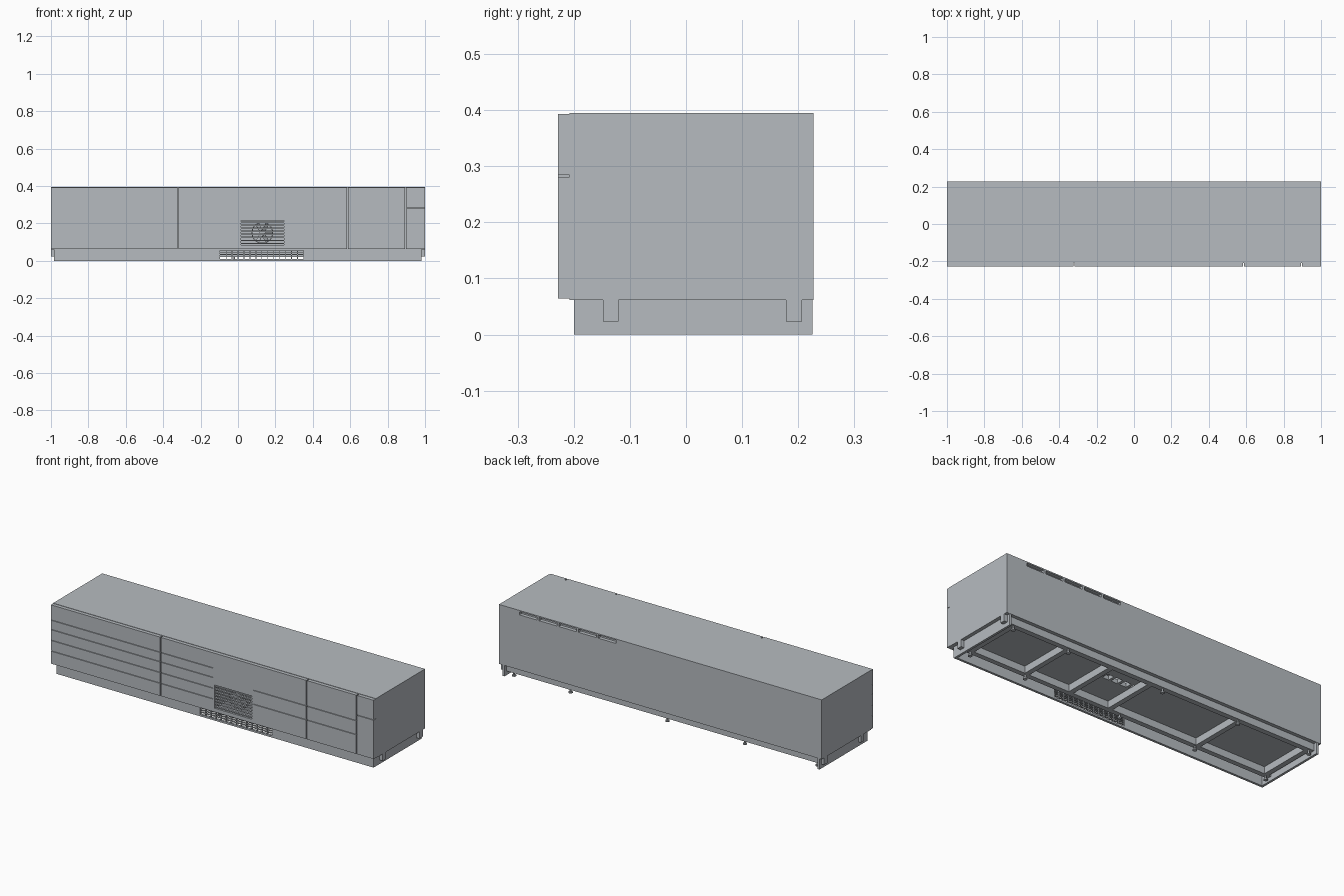
import bpy
import bmesh
import math
from mathutils import Matrix, Vector

cube = bpy.data.objects.get("Cube")
if cube:
    bpy.data.objects.remove(cube, do_unlink=True)


def make_material(name, rgb):
    mat = bpy.data.materials.new(name)
    mat.use_nodes = True
    color = (*rgb, 1)
    mat.diffuse_color = color
    mat.node_tree.nodes["Principled BSDF"].inputs["Base Color"].default_value = color
    return mat


GREY = make_material("cool_grey", (0.47, 0.50, 0.53))


def boxes(name, spans):
    """One object from boxes given as (x0, x1, y0, y1, z0, z1)."""
    bm = bmesh.new()
    for x0, x1, y0, y1, z0, z1 in spans:
        center = Vector((x0 + x1, y0 + y1, z0 + z1)) / 2
        size = Matrix.Diagonal((x1 - x0, y1 - y0, z1 - z0, 1))
        bmesh.ops.create_cube(bm, size=1, matrix=Matrix.Translation(center) @ size)
    return finish(name, bm)


def finish(name, bm):
    mesh = bpy.data.meshes.new(name)
    bm.to_mesh(mesh)
    bm.free()
    mesh.materials.append(GREY)
    obj = bpy.data.objects.new(name, mesh)
    bpy.context.collection.objects.link(obj)
    return obj


def cut(obj, spans):
    """Subtract boxes from an object and discard the cutters."""
    cutter = boxes("cutter", spans)
    cutter.hide_render = True
    mod = obj.modifiers.new("cut", "BOOLEAN")
    mod.operation, mod.solver, mod.object = "DIFFERENCE", "EXACT", cutter
    mod.use_self = True
    bpy.context.view_layer.objects.active = obj
    bpy.ops.object.modifier_apply(modifier=mod.name)
    bpy.data.objects.remove(cutter, do_unlink=True)


FRONT, CARCASS, BACK = -0.228, -0.208, 0.227
BASE, TOP = 0.062, 0.395
RAILS = {"front": (-0.148, -0.12), "rear": (0.178, 0.207)}
RAIL_Z = 0.023

# Carcass with fan compartment, floor vents and rear cable slots
carcass = boxes("cabinet_carcass", [(-1, 1, CARCASS, BACK, BASE, TOP)])
pocket = (0.015, 0.245, CARCASS - 0.01, 0.1, 0.085, 0.215)
floor_vents = [(x, x + 0.04, 0.04, 0.08, BASE - 0.01, 0.1)
               for x in (0.03, 0.085, 0.14, 0.195)]
slot_pitch = 0.122
slots = [(x, x + slot_pitch - 0.012, BACK - 0.02, BACK + 0.01, 0.37, 0.388)
         for x in (0.275 + i * slot_pitch for i in range(5))]
cut(carcass, [pocket])
cut(carcass, floor_vents + slots)

# Door and drawer fronts, separated by narrow gaps
edges = [-1, -0.32, 0.585, 0.895, 1]
GAP = 0.003
doors = []
for i, (a, b) in enumerate(zip(edges, edges[1:])):
    left = a + (GAP if i else 0)
    right = b - (GAP if i < 3 else 0)
    doors.append(boxes(f"front_panel_{i + 1}",
                       [(left, right, FRONT, CARCASS, BASE + 0.002, TOP - 0.002)]))


def groove(x0, x1, z):
    return (x0, x1, FRONT - 0.01, FRONT + 0.008, z - 0.0015, z + 0.0015)


rows = (0.308, 0.255, 0.195, 0.135)
right_rows = (0.25, 0.172)
cut(doors[0], [groove(-1.01, -0.31, z) for z in rows])
cut(doors[1], [groove(-0.33, 0.005, z) for z in rows]
    + [groove(0.255, 0.6, z) for z in right_rows]
    + [(0.015, 0.245, FRONT - 0.01, CARCASS + 0.01, 0.085, 0.215)])
cut(doors[2], [groove(0.57, 0.9, z) for z in right_rows])
cut(doors[3], [(0.88, 1.01, FRONT - 0.01, CARCASS + 0.01, 0.281, 0.284)])

# Horizontal slats across the fan opening
slat_count = 8
pitch = 0.13 / slat_count
boxes("fan_grille_slats",
      [(0.015, 0.245, FRONT + 0.002, FRONT + 0.014,
        0.085 + (i + 0.3) * pitch, 0.085 + (i + 0.7) * pitch)
       for i in range(slat_count)])

# Fan ring with hub and blades behind the slats
bm = bmesh.new()
turn = Matrix.Translation((0.13, -0.17, 0.15)) @ Matrix.Rotation(math.pi / 2, 4, "X")
N = 32
rings = []
for radius, height in ((0.058, -0.015), (0.058, 0.015), (0.053, 0.015), (0.053, -0.015)):
    rings.append([bm.verts.new(turn @ Vector((radius * math.cos(math.tau * i / N),
                                              radius * math.sin(math.tau * i / N), height)))
                  for i in range(N)])
for a, b in zip(rings, rings[1:] + rings[:1]):
    for i in range(N):
        j = (i + 1) % N
        bm.faces.new((a[i], a[j], b[j], b[i]))
bmesh.ops.create_cone(bm, cap_ends=True, segments=20, radius1=0.016, radius2=0.016,
                      depth=0.02, matrix=turn)
for i in range(6):
    blade = (turn @ Matrix.Rotation(math.tau * i / 6, 4, "Z")
             @ Matrix.Translation((0.034, 0, 0)) @ Matrix.Rotation(0.6, 4, "X")
             @ Matrix.Diagonal((0.038, 0.022, 0.002, 1)))
    bmesh.ops.create_cube(bm, size=1, matrix=blade)
bmesh.ops.recalc_face_normals(bm, faces=bm.faces)
finish("fan", bm)

# Recessed plinth with an open ventilation grille
plinth = boxes("front_plinth", [(-0.985, 0.98, -0.2, -0.187, 0, BASE)])
G0, G1 = -0.095, 0.35
cut(plinth, [(G0, G1, -0.21, -0.18, 0.01, 0.056)])
bars = [(G0, G1, -0.198, -0.189, z, z + 0.004) for z in (0.02, 0.032, 0.044)]
step = (G1 - G0) / 14
bars += [(G0 + i * step - 0.002, G0 + i * step + 0.002, -0.1985, -0.1885, 0.01, 0.056)
         for i in range(1, 14)]
boxes("plinth_grille_bars", bars)
for name, x0, x1 in (("left", 0.967, 0.98), ("right", -0.985, -0.972)):
    boxes(name + "_plinth", [(x0, x1, -0.187, 0.225, 0, BASE)])

# Underframe: two long rails joined by cross rails
for name, (y0, y1) in RAILS.items():
    boxes(name + "_base_rail", [(-1, 1, y0, y1, RAIL_Z, BASE)])
for i, x in enumerate((-0.945, -0.51, 0.05, 0.3, 0.58, 0.93)):
    boxes(f"cross_rail_{i + 1}",
          [(x - 0.014, x + 0.014, RAILS["front"][1], RAILS["rear"][0], RAIL_Z, BASE)])

# Levelling feet: a threaded stem on a round pad
bm = bmesh.new()
for y0, y1 in RAILS.values():
    for x in (-0.95, -0.5, -0.02, 0.58, 0.93):
        for radius, z0, z1 in ((0.011, 0, 0.006), (0.005, 0.006, RAIL_Z)):
            bmesh.ops.create_cone(
                bm, cap_ends=True, segments=16, radius1=radius, radius2=radius, depth=z1 - z0,
                matrix=Matrix.Translation((x, (y0 + y1) / 2, (z0 + z1) / 2)))
finish("levelling_feet", bm)
